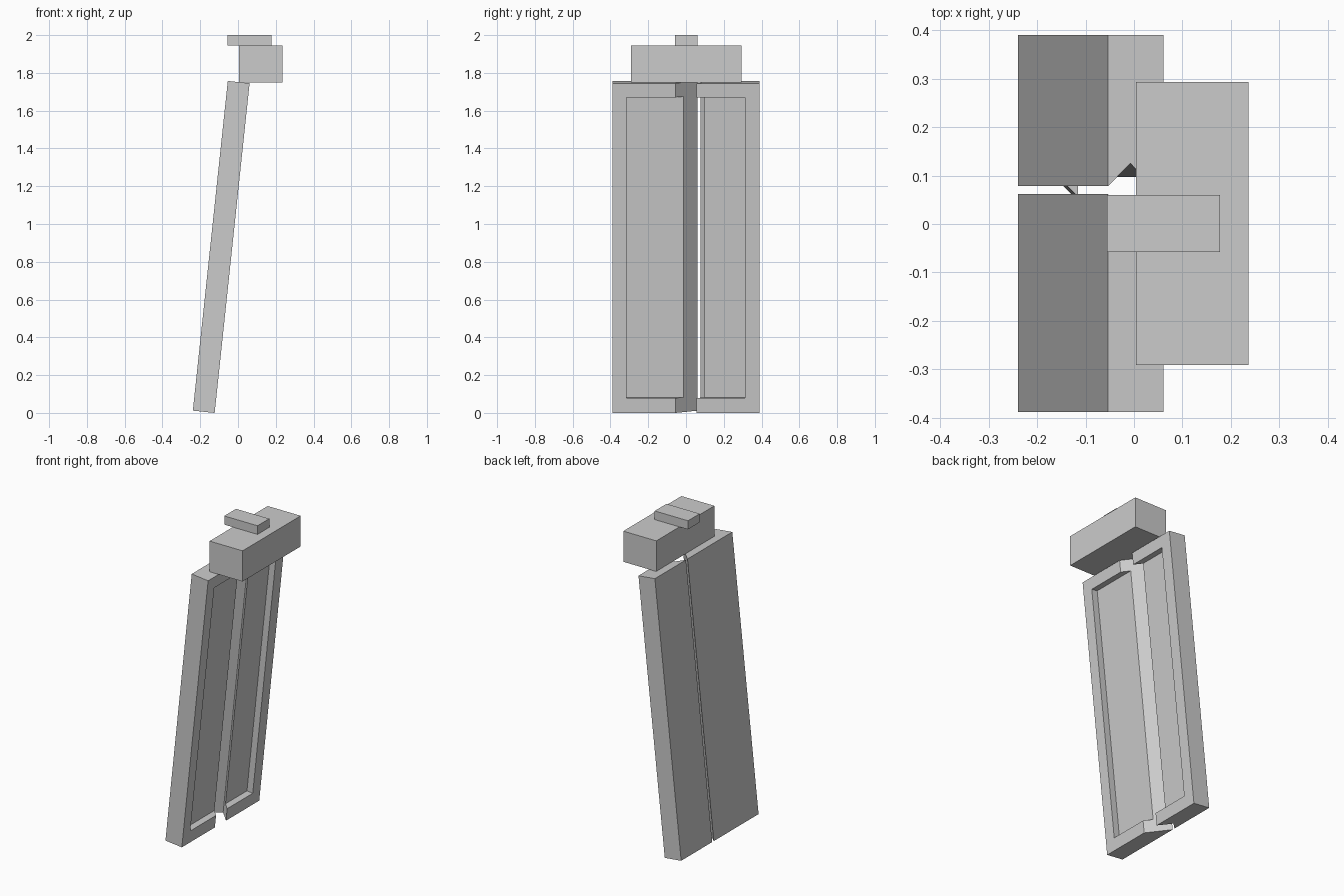
import bpy, bmesh, math
from mathutils import Matrix

cube = bpy.data.objects.get("Cube")
if cube:
    bpy.data.objects.remove(cube, do_unlink=True)

grey = bpy.data.materials.new("plain grey")
grey.use_nodes = True
grey.diffuse_color = (0.6, 0.6, 0.6, 1)
grey.node_tree.nodes["Principled BSDF"].inputs["Base Color"].default_value = (0.6, 0.6, 0.6, 1)


def prism(name, outline, low, high):
    """Closed prism: an (x, y) outline extruded along z."""
    bm = bmesh.new()
    base = bm.faces.new([bm.verts.new((x, y, low)) for x, y in outline])
    top = bmesh.ops.extrude_face_region(bm, geom=[base])["geom"]
    verts = [v for v in top if isinstance(v, bmesh.types.BMVert)]
    bmesh.ops.translate(bm, verts=verts, vec=(0, 0, high - low))
    bmesh.ops.recalc_face_normals(bm, faces=bm.faces)
    mesh = bpy.data.meshes.new(name)
    bm.to_mesh(mesh)
    bm.free()
    mesh.materials.append(grey)
    obj = bpy.data.objects.new(name, mesh)
    bpy.context.collection.objects.link(obj)
    return obj


def rect(x0, x1, y0, y1):
    return [(x0, y0), (x1, y0), (x1, y1), (x0, y1)]


# Leaning panels: x is thickness, y is width, z is length before tilting
DEPTH, FLOOR, LENGTH, RIM = 0.116, 0.075, 1.755, 0.075
TILT = (Matrix.Translation((-0.239, 0, 0.012))
        @ Matrix.Rotation(math.radians(6.05), 4, 'Y'))


def panel(name, outline, y0, y1):
    """Panel with a shallow recess that runs out through its inner edge."""
    obj = prism(name, outline, 0, LENGTH)
    cutter = prism(name + "_cutter", rect(FLOOR, DEPTH + 0.1, y0, y1),
                   RIM + 0.004, LENGTH - RIM)
    cutter.hide_render = True
    cutter.hide_set(True)
    cut = obj.modifiers.new("recess", 'BOOLEAN')
    cut.operation = 'DIFFERENCE'
    cut.solver = 'EXACT'
    cut.object = cutter
    obj.matrix_world = TILT
    cutter.matrix_world = TILT


# Bevelled inner edge on one panel, matching V groove on the other
panel("bevelled_panel",
      [(0, -0.388), (DEPTH, -0.388), (DEPTH, -0.056), (0, 0.062)],
      -0.315, 0.3)
panel("grooved_panel",
      [(0, 0.078), (0.047, 0.125), (DEPTH, 0.056), (DEPTH, 0.39), (0, 0.39)],
      -0.3, 0.313)

# Head block and the cap bar lying on it
prism("head_block", rect(0.004, 0.236, -0.291, 0.293), 1.75, 1.945)
prism("cap_bar", rect(-0.056, 0.178, -0.058, 0.06), 1.945, 2.0)
